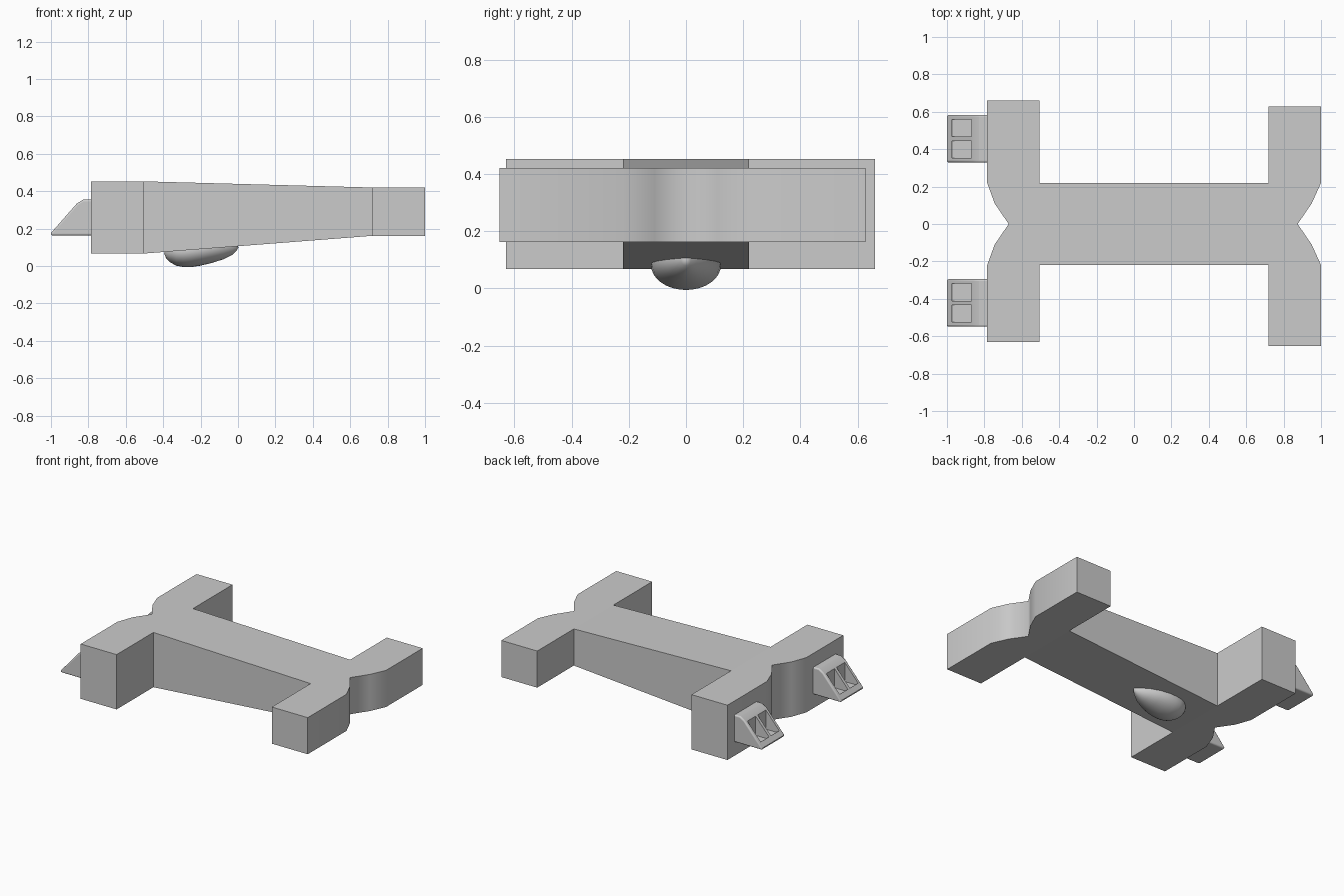
import bpy, bmesh, math

if "Cube" in bpy.data.objects:
    bpy.data.objects.remove(bpy.data.objects["Cube"])


def make_object(name, bm):
    bmesh.ops.recalc_face_normals(bm, faces=bm.faces)
    me = bpy.data.meshes.new(name)
    bm.to_mesh(me)
    bm.free()
    ob = bpy.data.objects.new(name, me)
    bpy.context.collection.objects.link(ob)
    return ob


def smooth(ob, angle=30):
    bpy.ops.object.select_all(action='DESELECT')
    ob.select_set(True)
    bpy.context.view_layer.objects.active = ob
    bpy.ops.object.shade_smooth_by_angle(angle=math.radians(angle))


# Main body: H-shaped plan, tapering from the thick end to the thin end
left_end = [(-0.505, 0.22), (-0.505, 0.66), (-0.785, 0.66), (-0.785, 0.22),
            (-0.745, 0.11), (-0.67, 0), (-0.745, -0.11), (-0.785, -0.22),
            (-0.785, -0.63), (-0.505, -0.63), (-0.505, -0.22)]
right_end = [(0.72, -0.22), (0.72, -0.652), (1, -0.652), (1, -0.22),
             (0.95, -0.11), (0.875, 0), (0.95, 0.11), (1, 0.22),
             (1, 0.628), (0.72, 0.628), (0.72, 0.22)]

bm = bmesh.new()


def add_ring(points, low, high):
    return ([bm.verts.new((x, y, low)) for x, y in points],
            [bm.verts.new((x, y, high)) for x, y in points])


left = add_ring(left_end, 0.067, 0.453)
right = add_ring(right_end, 0.162, 0.42)
for lo, hi in (left, right):
    bm.faces.new(lo)
    bm.faces.new(hi)
    for i in range(len(lo) - 1):
        f = bm.faces.new((lo[i], lo[i + 1], hi[i + 1], hi[i]))
        f.smooth = 2 <= i <= 7          # curved notch strip
for level in (0, 1):
    a, b = left[level], right[level]
    bm.faces.new((a[-1], b[0], b[-1], a[0]))
for i, j in ((-1, 0), (0, -1)):
    bm.faces.new((left[0][i], right[0][j], right[1][j], left[1][i]))
make_object("body", bm)

# Teardrop bulge under the body: position along x, half width, depth
stations = [(-0.385, 0.045, 0.028), (-0.365, 0.075, 0.050),
            (-0.33, 0.105, 0.072), (-0.29, 0.118, 0.083),
            (-0.25, 0.122, 0.086), (-0.20, 0.118, 0.082),
            (-0.14, 0.102, 0.072), (-0.08, 0.073, 0.058),
            (-0.03, 0.036, 0.037), (-0.01, 0.017, 0.020)]


def slope(x):
    return 0.100 + x * 0.078


bm = bmesh.new()
N = 32
rings = []
for x, w, d in stations:
    rings.append([bm.verts.new((x, w * math.cos(2 * math.pi * k / N),
                                slope(x) + d * math.sin(2 * math.pi * k / N)))
                  for k in range(N)])
tips = [bm.verts.new((x, 0, slope(x))) for x in (-0.395, 0.003)]
for k in range(N):
    n = (k + 1) % N
    for a, b in zip(rings, rings[1:]):
        bm.faces.new((a[k], a[n], b[n], b[k]))
    bm.faces.new((tips[0], rings[0][k], rings[0][n]))
    bm.faces.new((tips[1], rings[-1][k], rings[-1][n]))
smooth(make_object("belly_bulge", bm), 60)


# Wedge-shaped lugs with two open pockets in the slanted face
def prism(name, profile, y0, y1):
    bm = bmesh.new()
    a, b = ([bm.verts.new((x, y, z)) for x, z in profile] for y in (y0, y1))
    bm.faces.new(a)
    bm.faces.new(b)
    for i in range(len(a)):
        j = (i + 1) % len(a)
        bm.faces.new((a[i], a[j], b[j], b[i]))
    return make_object(name, bm)


wedge = [(-1, 0.164), (-1, 0.177), (-0.862, 0.334), (-0.828, 0.355),
         (-0.74, 0.355), (-0.74, 0.164)]
pocket = [(-0.974, 0.19), (-0.974, 0.5), (-0.87, 0.5), (-0.87, 0.19)]
for side, yc in (("back", 0.456), ("front", -0.422)):
    lug = prism(side + "_lug", wedge, yc - 0.127, yc + 0.127)
    bev = lug.modifiers.new("rounded_edges", 'BEVEL')
    bev.width = 0.022
    bev.segments = 4
    bev.limit_method = 'ANGLE'
    bev.angle_limit = math.radians(60)
    for k, s in enumerate((-1, 1)):
        cut = prism(f"{side}_pocket_cutter_{k}", pocket,
                    yc + s * 0.057 - 0.046, yc + s * 0.057 + 0.046)
        cut.hide_render = True
        cut.hide_set(True)
        mod = lug.modifiers.new("pocket", 'BOOLEAN')
        mod.operation = 'DIFFERENCE'
        mod.object = cut
    smooth(lug, 30)
